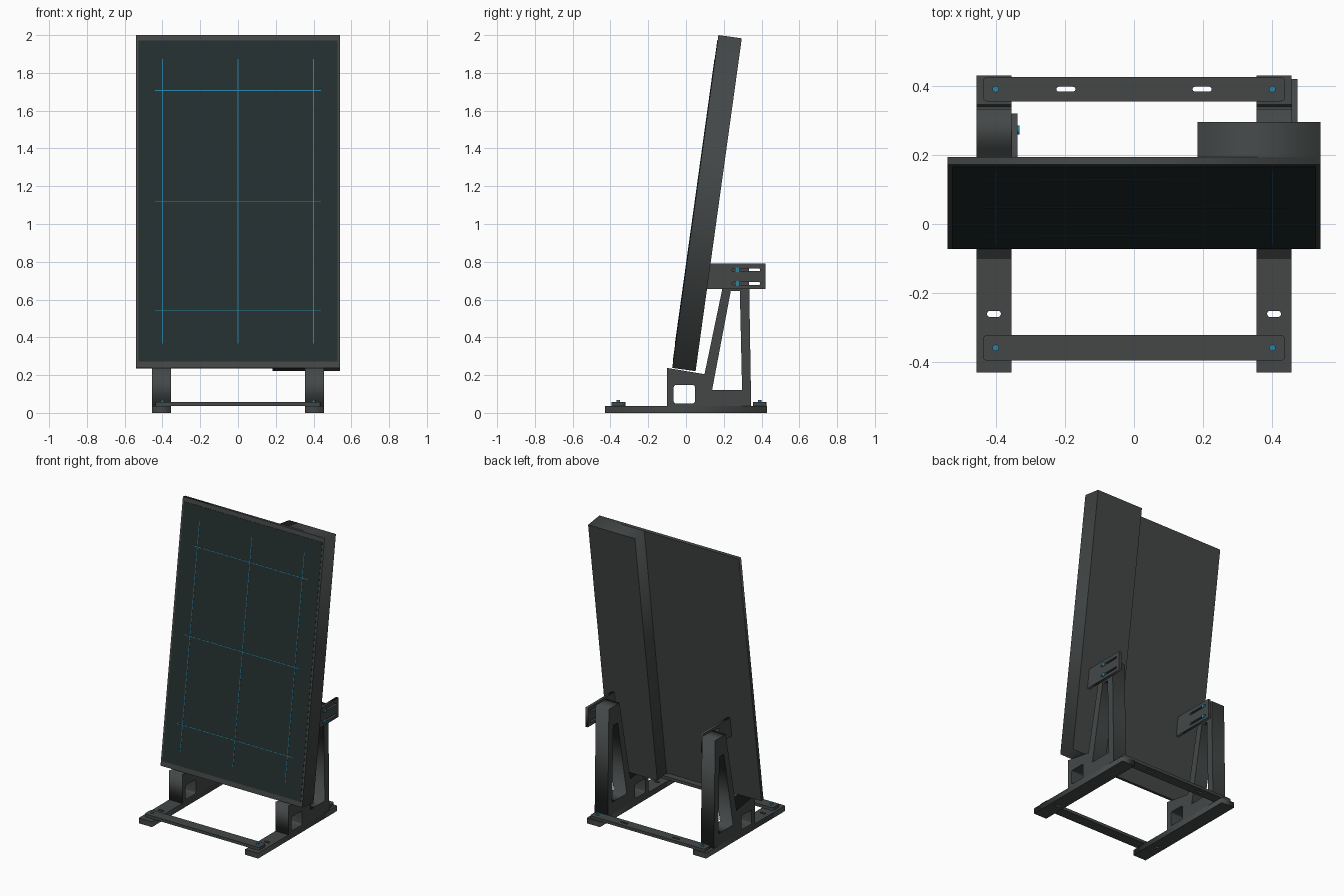
import bpy, math
from mathutils import Matrix, Vector

if "Cube" in bpy.data.objects:
    bpy.data.objects.remove(bpy.data.objects["Cube"], do_unlink=True)


def material(name, rgb):
    m = bpy.data.materials.new(name)
    m.use_nodes = True
    m.diffuse_color = (*rgb, 1)
    bsdf = next(n for n in m.node_tree.nodes if n.type == 'BSDF_PRINCIPLED')
    bsdf.inputs["Base Color"].default_value = (*rgb, 1)
    return m


GREY = material("dark grey metal", (0.058, 0.064, 0.064))
GLASS = material("dark teal screen", (0.017, 0.029, 0.029))
BLUE = material("blue accent", (0.02, 0.23, 0.38))


def axes(a, b, c, origin=(0, 0, 0)):
    """Matrix from three local axes and an origin."""
    m = Matrix((a, b, c)).transposed().to_4x4()
    m.translation = origin
    return m


FLAT = Matrix.Identity(4)
SIDE = axes((0, 1, 0), (0, 0, 1), (1, 0, 0))   # profile in y, z; depth along x


def profile(name, loops, low, high, matrix, mat):
    """Extrude an outline (with optional holes) between two depths."""
    curve = bpy.data.curves.new(name, 'CURVE')
    curve.dimensions = '2D'
    curve.fill_mode = 'BOTH'
    curve.extrude = (high - low) / 2
    for loop in loops:
        s = curve.splines.new('POLY')
        s.points.add(len(loop) - 1)
        for p, (u, v) in zip(s.points, loop):
            p.co = (u, v, 0, 1)
        s.use_cyclic_u = True
    tmp = bpy.data.objects.new("tmp", curve)
    bpy.context.collection.objects.link(tmp)
    bpy.context.view_layer.update()
    deps = bpy.context.evaluated_depsgraph_get()
    mesh = bpy.data.meshes.new_from_object(tmp.evaluated_get(deps))
    bpy.data.objects.remove(tmp, do_unlink=True)
    mesh.transform(matrix @ Matrix.Translation((0, 0, (low + high) / 2)))
    mesh.materials.clear()
    mesh.materials.append(mat)
    ob = bpy.data.objects.new(name, mesh)
    bpy.context.collection.objects.link(ob)
    return ob


def rect(u0, u1, v0, v1, r=0.0, steps=5):
    """Rectangle outline with optional rounded corners."""
    if not r:
        return [(u0, v0), (u1, v0), (u1, v1), (u0, v1)]
    centres = [(u1 - r, v1 - r), (u0 + r, v1 - r), (u0 + r, v0 + r), (u1 - r, v0 + r)]
    pts = []
    for i, (cu, cv) in enumerate(centres):
        for k in range(steps):
            a = math.pi / 2 * (i + k / (steps - 1))
            pts.append((cu + r * math.cos(a), cv + r * math.sin(a)))
    return pts


def slot(u, v, length, width):
    return rect(u - length / 2, u + length / 2, v - width / 2, v + width / 2, width * 0.49)


def bolt(name, centre, radius, depth, along_x=False):
    bpy.ops.mesh.primitive_cylinder_add(
        vertices=12, radius=radius, depth=depth, location=centre,
        rotation=(0, math.pi / 2 if along_x else 0, 0))
    ob = bpy.context.object
    ob.name = name
    ob.data.materials.append(BLUE)


# Leaning display: local x across, local y up the slope, depth backwards
TILT = math.radians(7.9)
UP = Vector((0, math.sin(TILT), math.cos(TILT)))
BACK = Vector((0, math.cos(TILT), -math.sin(TILT)))
LEAN = axes((1, 0, 0), UP, BACK, (0, -0.073, 0.238))
HEIGHT, PANEL, BOX = 1.779, 0.023, 0.125
profile("display_panel", [rect(-0.54, 0.54, 0, HEIGHT)], 0, PANEL, LEAN, GREY)
profile("control_box", [rect(0.183, 0.54, 0, HEIGHT)], PANEL, BOX, LEAN, GREY)
profile("screen", [rect(-0.527, 0.527, 0.034, HEIGHT - 0.03)], -0.002, 0.001, LEAN, GLASS)

# Thin grid lines on the screen
for i, v in enumerate((0.305, 0.891, 1.482)):
    profile(f"screen_line_across_{i}", [rect(-0.44, 0.44, v - 0.002, v + 0.002)],
            -0.0035, -0.001, LEAN, BLUE)
for i, u in enumerate((-0.4, 0, 0.4)):
    profile(f"screen_line_up_{i}", [rect(u - 0.002, u + 0.002, 0.13, 1.65)],
            -0.0035, -0.001, LEAN, BLUE)

# Side stands: floor rail, A-shaped upright and slotted bracket
RAIL_TOP = 0.037
UPRIGHT = [(-0.1, RAIL_TOP), (0.345, RAIL_TOP), (0.333, 0.775), (0.217, 0.775),
           (0.098, 0.205), (-0.1, 0.238)]
OPENING = [(0.138, 0.12), (0.297, 0.12), (0.285, 0.645), (0.237, 0.645)]
WINDOW = rect(-0.065, 0.047, 0.05, 0.148, 0.012)


def back_y(z, depth):
    """Rear surface of the leaning display at height z."""
    return -0.073 + (z - 0.238) * math.tan(TILT) + depth / math.cos(TILT)


for side, x, depth, end in (("right", -0.405, PANEL, 0.32), ("left", 0.405, BOX, 0.42)):
    profile(f"{side}_floor_rail",
            [rect(x - 0.05, x + 0.05, -0.43, 0.43), slot(x, -0.26, 0.04, 0.018)],
            0, RAIL_TOP, FLAT, GREY)
    profile(f"{side}_upright", [UPRIGHT, OPENING, WINDOW], x - 0.05, x + 0.05, SIDE, GREY)
    z0, z1 = 0.657, 0.79
    plate = [(back_y(z0, depth), z0), (end, z0), (end, z1), (back_y(z1, depth), z1)]
    heights = (0.685, 0.757)
    profile(f"{side}_bracket", [plate] + [slot(end - 0.102, z, 0.15, 0.014) for z in heights],
            x + 0.05, x + 0.068, SIDE, GREY)
    for i, z in enumerate(heights):
        bolt(f"{side}_bracket_bolt_{i}", (x + 0.062, 0.272, z), 0.013, 0.024, True)
    for end_name, y in (("front", -0.358), ("rear", 0.39)):
        bolt(f"{side}_{end_name}_bolt", (x * 0.988, y, 0.055), 0.0095, 0.024)

# Cross bars tying the rails together
BAR = (RAIL_TOP, 0.057)
profile("front_cross_bar", [rect(-0.437, 0.437, -0.395, -0.321, 0.012)], *BAR, FLAT, GREY)
profile("rear_cross_bar",
        [rect(-0.437, 0.437, 0.355, 0.425, 0.012)] +
        [slot(s * 0.197, 0.39, 0.055, 0.014) for s in (-1, 1)], *BAR, FLAT, GREY)
